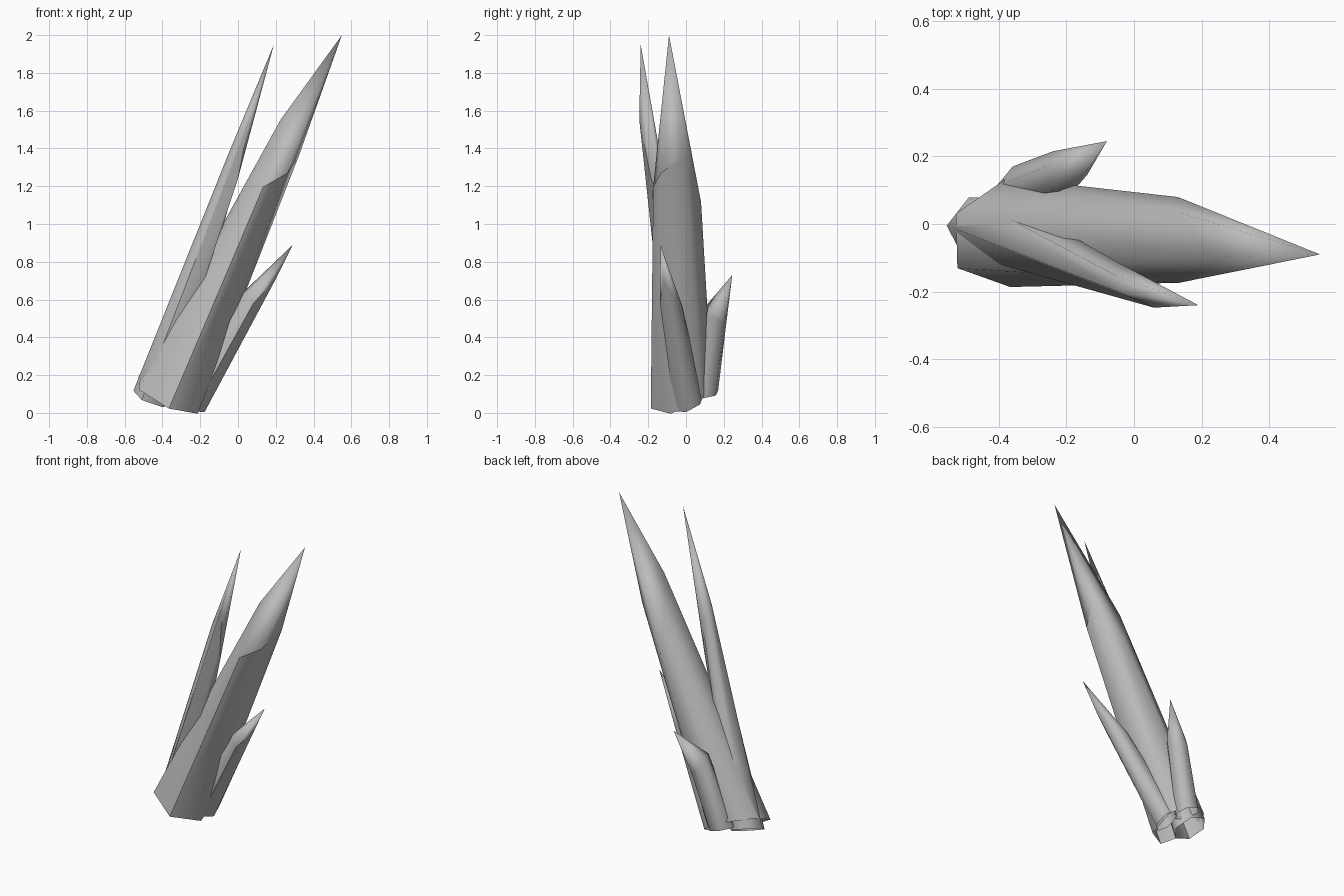
import bpy, bmesh, math
from mathutils import Vector

if "Cube" in bpy.data.objects:
    bpy.data.objects.remove(bpy.data.objects["Cube"], do_unlink=True)

# One stone colour for the whole cluster
stone = bpy.data.materials.new("grey_crystal")
stone.use_nodes = True
colour = (0.5, 0.5, 0.5, 1)
stone.diffuse_color = colour
stone.node_tree.nodes["Principled BSDF"].inputs["Base Color"].default_value = colour

SIDES = 6


def crystal(name, base, shoulder, tip, base_r, shoulder_r, slides, turns=(-10, -10), slant=0.25):
    """Hollow six-sided shard; slides shift shoulder corners along the axis,
    turns are the angles of the first corner at the foot and the shoulder,
    slant lowers the foot towards the front."""
    base, shoulder, tip = Vector(base), Vector(shoulder), Vector(tip)
    axis = (shoulder - base).normalized()
    u = Vector((0, 1, 0)).cross(axis).normalized()
    v = axis.cross(u)
    bm = bmesh.new()

    def ring(centre, radii, turn, shifts):
        verts = []
        for i, shift in enumerate(shifts):
            a = math.radians(turn) + math.tau * i / SIDES
            offset = u * radii[0] * math.cos(a) + v * radii[1] * math.sin(a)
            verts.append(bm.verts.new(centre + offset + axis * shift))
        return verts

    foot = [slant * base_r[1] * math.sin(math.radians(turns[0]) + math.tau * i / SIDES)
            for i in range(SIDES)]
    low = ring(base, base_r, turns[0], foot)
    high = ring(shoulder, shoulder_r, turns[1], slides)
    point = bm.verts.new(tip)
    for i in range(SIDES):
        j = (i + 1) % SIDES
        bm.faces.new((low[i], low[j], high[j], high[i]))
        bm.faces.new((high[i], high[j], point))
    for face in bm.faces:
        face.smooth = True

    # Crisp front ridge and lower shoulder edges
    for a, b in ((low[-1], high[-1]), (high[-1], high[0]), (high[0], high[1])):
        bm.edges.get((a, b)).smooth = False

    mesh = bpy.data.meshes.new(name)
    bm.to_mesh(mesh)
    bm.free()
    mesh.materials.append(stone)
    obj = bpy.data.objects.new(name, mesh)
    bpy.context.collection.objects.link(obj)


# Large central shard
crystal("main_crystal", (-0.37, -0.025, 0.093), (0.2, -0.05, 1.3), (0.55, -0.09, 2.0),
        (0.195, 0.165), (0.09, 0.128), (0.0, 0.11, -0.2, 0.0, 0.24, -0.12), (-20, -40), 0.36)
# Slim tall shard in front
crystal("tall_crystal", (-0.445, -0.005, 0.08), (-0.01, -0.175, 1.35), (0.19, -0.24, 1.95),
        (0.115, 0.1), (0.052, 0.045), (-0.1, -0.25, -0.1, 0.0, 0.02, 0.22), (-60, -30))
# Short shard beneath the lean
crystal("short_right_crystal", (-0.245, 0.015, 0.05), (0.07, -0.085, 0.6), (0.29, -0.135, 0.89),
        (0.083, 0.083), (0.06, 0.058), (0.15, 0.0, -0.05, 0.0, 0.0, 0.0))
# Short shard at the back
crystal("short_back_crystal", (-0.335, 0.095, 0.1), (-0.215, 0.15, 0.49), (-0.08, 0.245, 0.73),
        (0.08, 0.078), (0.065, 0.07), (0.05, 0.0, 0.0, 0.06, 0.06, 0.0))
